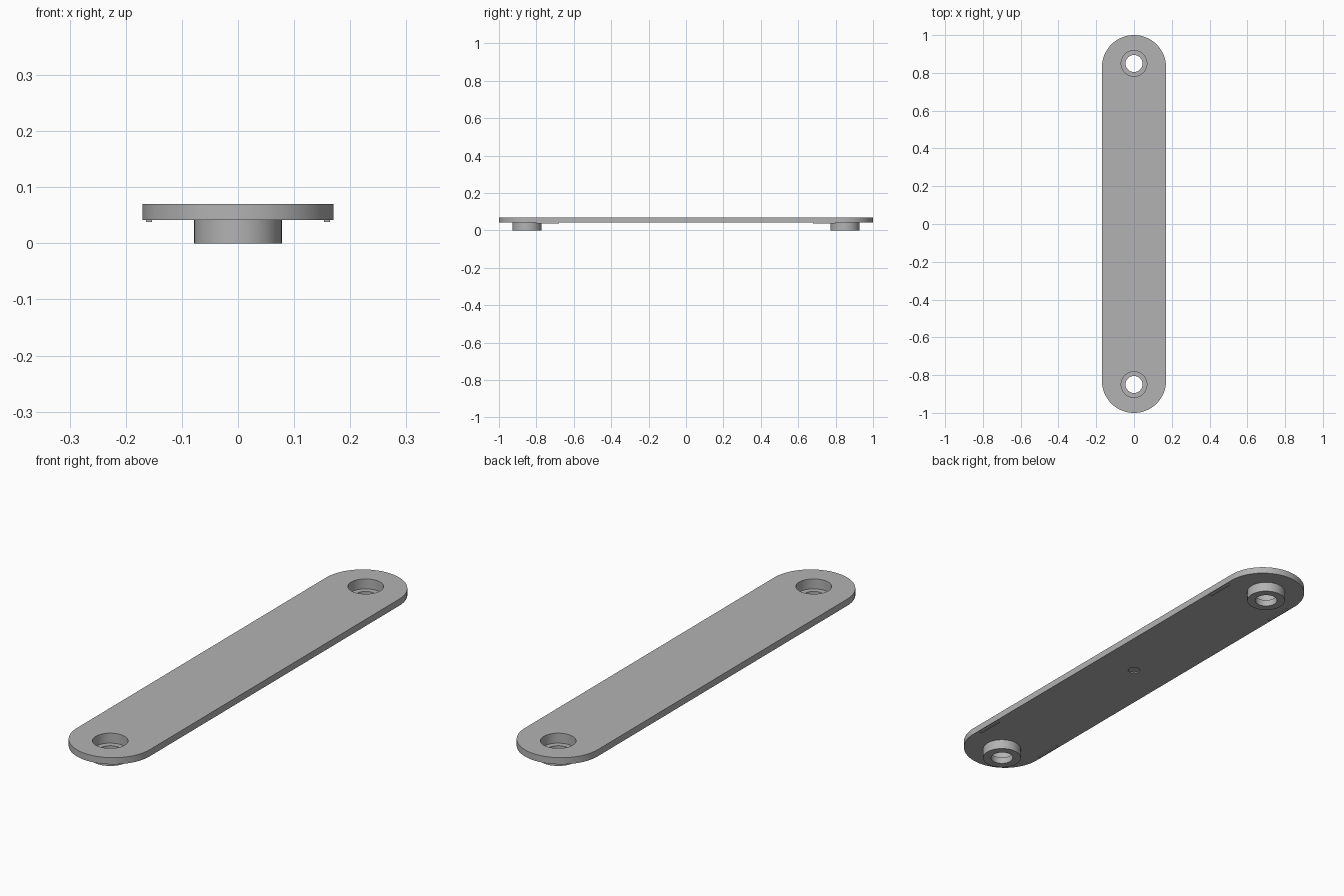
import bpy, bmesh, math

cube = bpy.data.objects.get("Cube")
if cube:
    bpy.data.objects.remove(cube, do_unlink=True)

HALF_W, HOLE_Y = 0.17, 0.85
BOTTOM, TOP, LEDGE = 0.042, 0.07, 0.028

grey = bpy.data.materials.new("plain grey")
grey.use_nodes = True
colour = (0.45, 0.45, 0.45, 1)
grey.diffuse_color = colour
grey.node_tree.nodes["Principled BSDF"].inputs["Base Color"].default_value = colour


def prism(name, outline, z0, z1):
    """Extrude a closed outline between two heights."""
    bm = bmesh.new()
    face = bm.faces.new([bm.verts.new((x, y, z0)) for x, y in outline])
    top = bmesh.ops.extrude_face_region(bm, geom=[face])["geom"]
    verts = [v for v in top if isinstance(v, bmesh.types.BMVert)]
    bmesh.ops.translate(bm, vec=(0, 0, z1 - z0), verts=verts)
    bmesh.ops.recalc_face_normals(bm, faces=bm.faces)
    mesh = bpy.data.meshes.new(name)
    bm.to_mesh(mesh)
    bm.free()
    obj = bpy.data.objects.new(name, mesh)
    bpy.context.collection.objects.link(obj)
    mesh.materials.append(grey)
    return obj


def arc(cy, r, start, sweep, n):
    return [(r * math.cos(start + sweep * i / n), cy + r * math.sin(start + sweep * i / n))
            for i in range(n)]


def circle(cy, r):
    return arc(cy, r, 0, 2 * math.pi, 64)


def apply_boolean(obj, other, operation):
    mod = obj.modifiers.new(operation.title(), 'BOOLEAN')
    mod.operation, mod.solver, mod.object = operation, 'EXACT', other
    bpy.context.view_layer.objects.active = obj
    bpy.ops.object.modifier_apply(modifier=mod.name)
    bpy.data.objects.remove(other, do_unlink=True)


# Stadium-shaped plate
end = 1 - HALF_W
outline = (arc(end, HALF_W, 0, math.pi, 48) + [(-HALF_W, end)]
           + arc(-end, HALF_W, math.pi, math.pi, 48) + [(HALF_W, -end)])
plate = prism("mounting_plate", outline, BOTTOM, TOP)

# Screw bosses with a counterbore and a through hole
for s in (-1, 1):
    y = s * HOLE_Y
    apply_boolean(plate, prism("boss", circle(y, 0.078), 0, BOTTOM + 0.01), 'UNION')
    apply_boolean(plate, prism("counterbore", circle(y, 0.068), LEDGE, TOP + 0.1), 'DIFFERENCE')
    apply_boolean(plate, prism("through_hole", circle(y, 0.045), -0.1, TOP), 'DIFFERENCE')

# Shallow dimple in the middle of the underside
apply_boolean(plate, prism("dimple", circle(0, 0.024), 0, BOTTOM + 0.005), 'DIFFERENCE')

# Small locating ribs under the long edges
for side, sx in (("right", -1), ("left", 1)):
    for place, sy in (("front", -1), ("back", 1)):
        xs = sorted((sx * 0.153, sx * 0.164))
        ys = sorted((sy * 0.68, sy * 0.8))
        prism(f"{place}_{side}_rib", [(xs[0], ys[0]), (xs[1], ys[0]), (xs[1], ys[1]), (xs[0], ys[1])],
              0.038, BOTTOM)

bpy.ops.object.select_all(action='DESELECT')
plate.select_set(True)
bpy.context.view_layer.objects.active = plate
bpy.ops.object.shade_smooth_by_angle(angle=math.radians(30))
